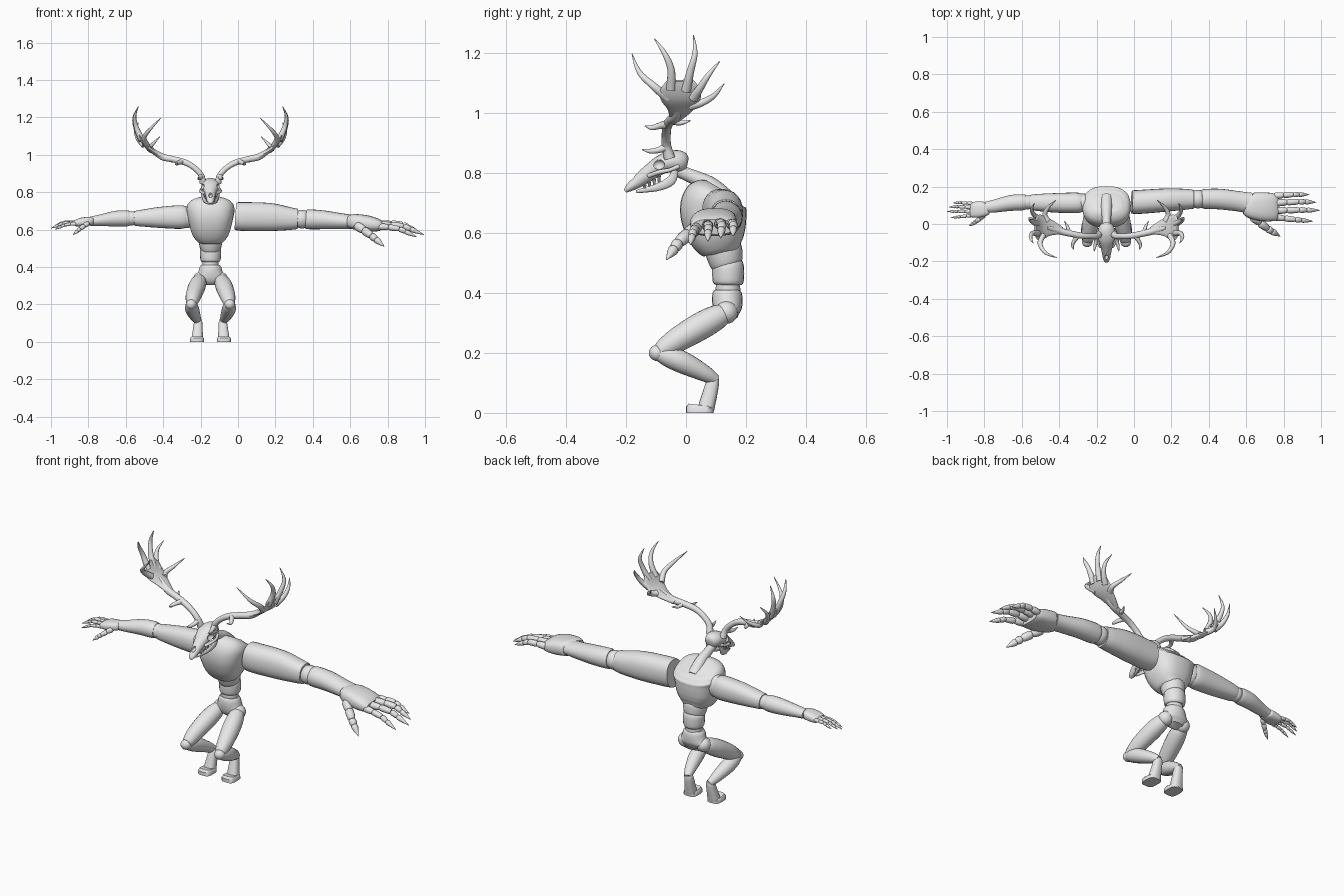
import bpy, bmesh, math
from mathutils import Vector

CX = -0.147  # body centre line
bone = bpy.data.materials.new("pale_grey")
bone.diffuse_color = (0.8, 0.8, 0.8, 1)
X, Y = Vector((1, 0, 0)), Vector((0, 1, 0))


def finish(name, bm, angle=40):
    bmesh.ops.recalc_face_normals(bm, faces=bm.faces[:])
    me = bpy.data.meshes.new(name)
    bm.to_mesh(me)
    bm.free()
    me.materials.append(bone)
    me.shade_smooth()
    me.set_sharp_from_angle(angle=math.radians(angle))
    ob = bpy.data.objects.new(name, me)
    bpy.context.collection.objects.link(ob)
    return ob


def spline(rows, steps):
    """Smooth interpolation through rows of x, y, z, half-width, half-depth."""
    out, n = [], len(rows)
    for i in range(n - 1):
        p0, p1, p2, p3 = (rows[max(i - 1, 0)], rows[i], rows[i + 1], rows[min(i + 2, n - 1)])
        for k in range(steps):
            t = k / steps
            out.append([0.5 * (2 * b + (c - a) * t + (2 * a - 5 * b + 4 * c - d) * t * t
                               + (3 * b - a - 3 * c + d) * t ** 3)
                        for a, b, c, d in zip(p0, p1, p2, p3)])
    return out + [list(rows[-1])]


def loft(name, rows, sides=20, steps=4, power=2.0, ref=None):
    """Closed skin over elliptical rings set square to a smooth path."""
    rows = [tuple(r) if len(r) == 5 else tuple(r) + (r[3],) for r in rows]
    span = Vector(rows[-1][:3]) - Vector(rows[0][:3])
    if ref is None:
        ref = Y if abs(span.x) > max(abs(span.y), abs(span.z)) else X
    pts = spline(rows, steps)
    bm, rings = bmesh.new(), []
    for i, p in enumerate(pts):
        a, b = pts[max(i - 1, 0)], pts[min(i + 1, len(pts) - 1)]
        t = (Vector(b[:3]) - Vector(a[:3])).normalized()
        u = (ref - t * ref.dot(t)).normalized()
        v = t.cross(u)
        ring = []
        for k in range(sides):
            w = 2 * math.pi * k / sides
            c, s = math.cos(w), math.sin(w)
            c = math.copysign(abs(c) ** (2 / power), c)
            s = math.copysign(abs(s) ** (2 / power), s)
            ring.append(bm.verts.new(Vector(p[:3]) + u * c * max(p[3], .001) + v * s * max(p[4], .001)))
        rings.append(ring)
    for r, q in zip(rings, rings[1:]):
        for k in range(sides):
            bm.faces.new((r[k], r[(k + 1) % sides], q[(k + 1) % sides], q[k]))
    bm.faces.new(rings[0])
    bm.faces.new(rings[-1])
    return finish(name, bm)


def ball(name, pos, size):
    bm = bmesh.new()
    bmesh.ops.create_uvsphere(bm, u_segments=20, v_segments=12, radius=1)
    for v in bm.verts:
        v.co = Vector(pos) + Vector((v.co.x * size[0], v.co.y * size[1], v.co.z * size[2]))
    return finish(name, bm)


def mid(name, rows, **kw):
    """Part on the centre line: rows of y, z, half-width, half-depth."""
    return loft(name, [(CX,) + tuple(r) for r in rows], **kw)


def side(s, rows):
    return [(CX + s * r[0],) + tuple(r[1:]) for r in rows]


# Torso, stacked waist segments and pelvis
mid("chest", [(.124, .53, .05, .045), (.122, .54, .068, .062), (.115, .56, .086, .08),
              (.106, .59, .103, .095), (.097, .63, .114, .106), (.091, .675, .124, .111),
              (.095, .71, .129, .106), (.104, .735, .115, .086), (.112, .75, .078, .052)],
    power=2.6, sides=28)
mid("upper_waist", [(.122, .555, .055, .056), (.126, .54, .063, .062), (.134, .5, .056, .055),
                    (.138, .485, .045, .045)])
mid("middle_waist", [(.138, .505, .045, .042), (.14, .49, .056, .053), (.141, .44, .054, .052),
                     (.141, .427, .045, .044)])
mid("lower_waist", [(.14, .435, .042, .04), (.14, .395, .044, .042)], steps=1)
mid("pelvis", [(.137, .41, .05, .042), (.137, .398, .058, .049), (.138, .37, .066, .051),
               (.14, .335, .08, .044), (.146, .31, .045, .026)])
mid("neck", [(.14, .705, .034), (.085, .755, .03), (.04, .78, .025), (0, .797, .022), (-.03, .81, .022)])

# Skull with cut eye sockets and nose opening
skull = mid("skull", [(.006, .834, .012, .012), (0, .835, .028, .027), (-.018, .837, .041, .037),
                      (-.045, .838, .047, .037), (-.08, .829, .049, .032), (-.115, .806, .034, .028),
                      (-.155, .776, .025, .023), (-.188, .752, .018, .014), (-.203, .739, .008, .006)],
            sides=24)
cutters = [ball("eye_socket_cutter", (CX + s * .05, -.092, .828), (.022, .021, .018)) for s in (-1, 1)]
cutters.append(ball("nose_cutter", (CX, -.18, .784), (.01, .024, .013)))
for c in cutters:
    c.hide_render = True
    c.hide_viewport = True
    m = skull.modifiers.new("opening", 'BOOLEAN')
    m.operation, m.object, m.solver = 'DIFFERENCE', c, 'EXACT'

for s, tag in ((-1, "right"), (1, "left")):
    # Cheekbone, jaw and teeth
    loft(tag + "_cheekbone", side(s, [(.04, -.025, .822, .008), (.053, -.055, .81, .007),
                                      (.05, -.09, .803, .008), (.03, -.125, .79, .008)]), sides=10)
    loft(tag + "_jaw", side(s, [(.042, -.035, .81, .007, .01), (.04, -.05, .775, .007, .016),
                                (.03, -.09, .754, .007, .013), (.014, -.135, .744, .007, .009),
                                (.003, -.165, .738, .006, .005)]), sides=12)
    for i in range(4):
        y, x = -.09 - i * .016, .026 - i * .003
        loft(tag + "_tooth", side(s, [(x, y, .79 - i * .01, .006), (x, y, .766 - i * .006, .004)]),
             sides=8, steps=1)

    # Antler: main beam, flat palm and tines
    loft(tag + "_antler_beam", side(s, [(.04, -.055, .85, .019), (.05, -.065, .89, .016),
         (.08, -.066, .925, .015), (.13, -.063, .957, .016), (.2, -.05, .976, .017),
         (.26, -.035, .99, .018), (.32, -.02, 1.03, .012)]), sides=14, ref=Y)
    loft(tag + "_antler_palm", side(s, [(.24, -.035, .982, .02, .014), (.3, -.02, 1.013, .044, .012),
         (.343, -.018, 1.045, .066, .011), (.368, -.02, 1.08, .066, .009),
         (.382, -.022, 1.108, .045, .006)]), ref=Y)
    tines = [[(.34, -.06, 1.05), (.355, -.108, 1.09), (.325, -.155, 1.135), (.265, -.18, 1.197)],
             [(.368, -.05, 1.08), (.396, -.05, 1.145), (.406, -.072, 1.2), (.39, -.105, 1.247)],
             [(.37, 0, 1.075), (.398, .015, 1.14), (.408, .03, 1.2), (.385, .025, 1.26)],
             [(.355, .025, 1.05), (.386, .048, 1.085), (.4, .077, 1.13), (.385, .112, 1.172)],
             [(.315, .015, 1.025), (.33, .053, 1.035), (.308, .093, 1.058), (.27, .127, 1.098)],
             [(.15, -.058, .965), (.172, -.09, .957), (.182, -.115, .951), (.175, -.137, .957)],
             [(.2, -.05, .978), (.203, -.035, .97), (.21, -.012, .968), (.225, .015, .975)],
             [(.05, -.062, .89), (.055, -.09, .877), (.062, -.12, .873), (.066, -.147, .879)]]
    for i, t in enumerate(tines):
        radii = (.017, .013, .009, .0015) if i < 5 else (.015, .011, .008, .0015)
        loft(tag + "_antler_tine", side(s, [p + (r,) for p, r in zip(t, radii)]), sides=10)

    # Crouched leg
    ball(tag + "_hip", (CX + s * .055, .135, .335), (.038, .038, .038))
    loft(tag + "_thigh", side(s, [(.056, .135, .335, .03), (.062, .105, .32, .041), (.075, .05, .29, .046),
                                  (.092, -.03, .243, .041), (.1, -.08, .21, .031), (.102, -.093, .203, .024)]))
    ball(tag + "_knee", (CX + s * .103, -.096, .2), (.028, .028, .027))
    loft(tag + "_calf", side(s, [(.104, -.09, .198, .025), (.102, -.06, .188, .034), (.096, -.01, .168, .037),
                                 (.08, .06, .133, .028), (.067, .1, .11, .018)]))
    loft(tag + "_ankle", side(s, [(.066, .096, .122, .016, .014), (.066, .09, .105, .022, .021),
                                  (.068, .08, .065, .026, .025), (.071, .066, .012, .032, .028)]),
         ref=X, power=2.5)
    loft(tag + "_foot", side(s, [(.072, .046, 0, .037, .046), (.072, .046, .018, .037, .046),
                                 (.072, .047, .026, .031, .038)]), power=3.5, steps=1, ref=X)

# Larger arm
loft("left_upper_arm", [(-.012, .118, .672, .062, .074), (.03, .118, .67, .064, .077),
                        (.17, .128, .667, .062, .075), (.27, .132, .659, .056, .062),
                        (.32, .132, .657, .05, .054)], power=2.3, sides=24)
ball("left_elbow", (.342, .133, .656), (.05, .05, .05))
loft("left_forearm", [(.362, .134, .656, .048, .048), (.38, .134, .655, .053, .053),
                      (.46, .133, .652, .055, .05), (.56, .121, .644, .054, .042),
                      (.625, .111, .641, .056, .037)])

# Smaller arm
ball("right_shoulder", (-.27, .113, .668), (.045, .05, .06))
loft("right_upper_arm", [(-.275, .114, .668, .048, .056), (-.31, .113, .667, .055, .063),
                         (-.42, .113, .665, .052, .056), (-.52, .115, .661, .045, .044),
                         (-.555, .115, .66, .04, .039)], power=2.3, sides=24)
ball("right_elbow", (-.568, .116, .66), (.038, .038, .038))
loft("right_forearm", [(-.578, .117, .66, .039, .039), (-.6, .116, .66, .043, .043),
                       (-.66, .112, .658, .042, .041), (-.75, .095, .648, .034, .029),
                       (-.79, .09, .645, .03, .025)])


# Hand with four clawed fingers and a thumb, made at full size then scaled to the wrist
def hand(tag, s, k, wrist):
    def place(p):
        x, y, z = ((a - b) * k for a, b in zip(p, (.61, .115, .641)))
        return Vector((wrist[0] + s * x, wrist[1] + y, wrist[2] + z))

    palm = [(.605, .108, .643, .055, .036), (.63, .099, .641, .07, .042), (.69, .092, .633, .077, .043),
            (.74, .09, .625, .075, .036), (.766, .09, .62, .067, .026)]
    loft(tag + "_hand", [tuple(place(r[:3])) + (r[3] * k, r[4] * k) for r in palm], power=2.7, sides=24)
    digits = [("finger", (.75, .15, .628), (.84, .158, .634), (.937, .157, .59), .018),
              ("finger", (.755, .112, .63), (.87, .12, .634), (.975, .116, .583), .019),
              ("finger", (.755, .072, .625), (.87, .075, .625), (.995, .073, .572), .019),
              ("finger", (.75, .036, .617), (.85, .025, .61), (.957, .014, .56), .018),
              ("thumb", (.635, .04, .622), (.705, -.02, .575), (.782, -.066, .51), .025)]
    for kind, a, b, c, r in digits:
        a, b, c = place(a), place(b), place(c)
        r *= k
        joints = [a, a.lerp(b, .55), b.lerp(c, .12), b.lerp(c, .42), c]
        for i in range(4):
            p, q = joints[i], joints[i + 1]
            w = r * (1 - .1 * i)
            if i < 3:
                prof = ((0, .7), (.15, 1), (.8, .9), (1, .65))
            else:
                prof = ((0, .75), (.12, 1.05), (.5, .7), (1, .06))
            loft(f"{tag}_{kind}_{'claw' if i == 3 else 'segment'}",
                 [tuple(p.lerp(q, t)) + (w * f,) for t, f in prof], sides=12, steps=2,
                 ref=Y if kind == "finger" else None)


hand("left", 1, 1.0, (.61, .115, .641))
hand("right", -1, .555, (-.787, .09, .645))
